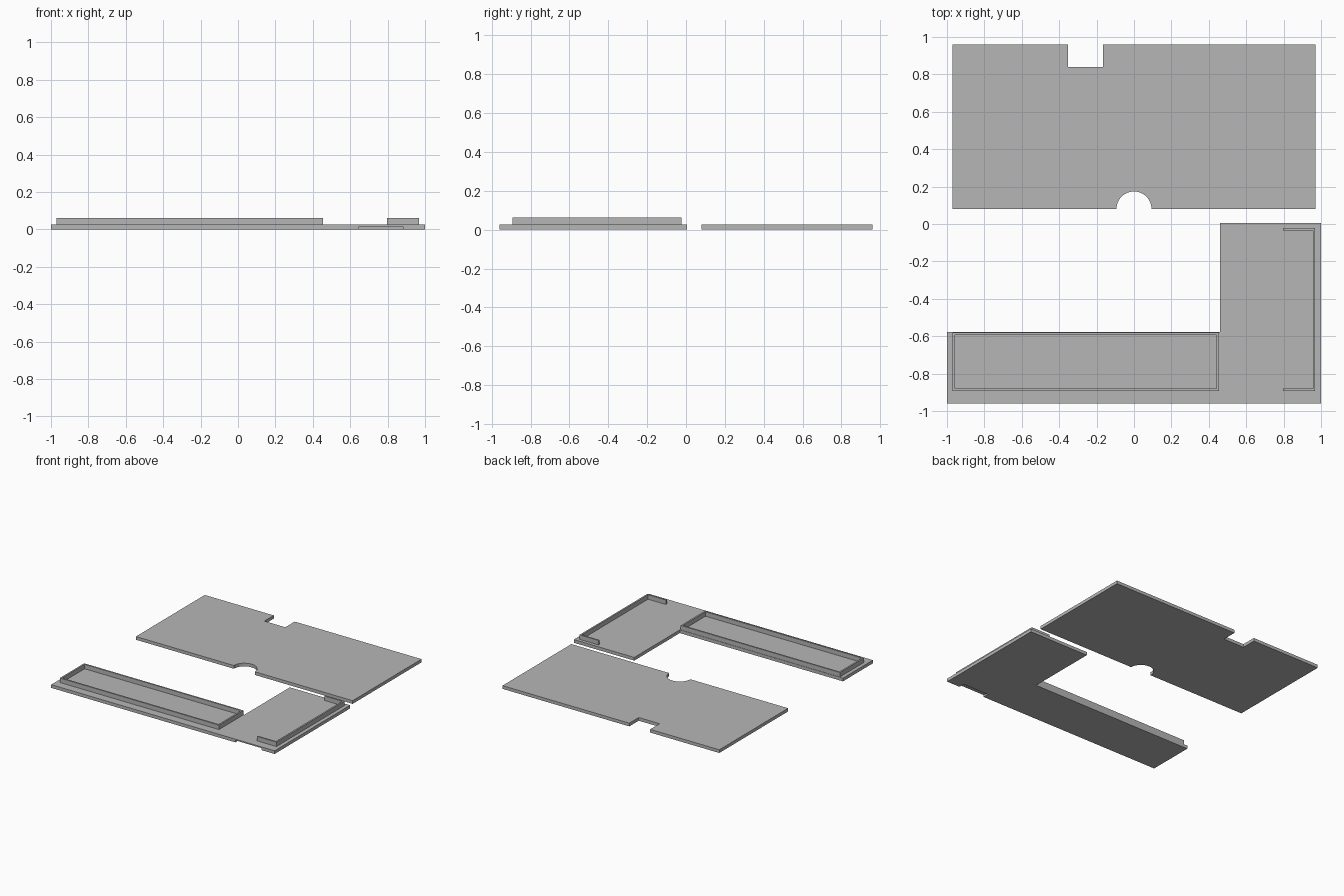
import bpy, bmesh, math

if "Cube" in bpy.data.objects:
    bpy.data.objects.remove(bpy.data.objects["Cube"], do_unlink=True)

grey = bpy.data.materials.new("plain_grey")
grey.use_nodes = True
COLOUR = (0.47, 0.47, 0.47, 1)
grey.diffuse_color = COLOUR
grey.node_tree.nodes["Principled BSDF"].inputs["Base Color"].default_value = COLOUR

PLATE, RIM = 0.026, 0.062   # top of the plates, top of the raised rims
WALL = 0.013                # rim thickness


def slab(name, outlines, z0, z1):
    """Extrude flat outlines (counter-clockwise) from z0 to z1."""
    bm = bmesh.new()
    for points in outlines:
        face = bm.faces.new([bm.verts.new((x, y, z0)) for x, y in points])
        up = bmesh.ops.extrude_face_region(bm, geom=[face])["geom"]
        moved = [v for v in up if isinstance(v, bmesh.types.BMVert)]
        bmesh.ops.translate(bm, verts=moved, vec=(0, 0, z1 - z0))
    bmesh.ops.recalc_face_normals(bm, faces=bm.faces)
    mesh = bpy.data.meshes.new(name)
    bm.to_mesh(mesh)
    bm.free()
    mesh.materials.append(grey)
    obj = bpy.data.objects.new(name, mesh)
    bpy.context.collection.objects.link(obj)
    return obj


def rect(x0, x1, y0, y1):
    return [(x0, y0), (x1, y0), (x1, y1), (x0, y1)]


def cut(target, cutter):
    """Subtract the cutter, then discard it."""
    mod = target.modifiers.new("cut", "BOOLEAN")
    mod.operation, mod.solver, mod.object = "DIFFERENCE", "EXACT", cutter
    bpy.context.view_layer.objects.active = target
    bpy.ops.object.modifier_apply(modifier=mod.name)
    bpy.data.objects.remove(cutter, do_unlink=True)


# Cover plate with a half-round finger notch in front and a square notch behind
R = 0.094
arc = [(-R * math.cos(a), 0.08 + R * math.sin(a))
       for a in (math.pi * i / 24 for i in range(25))]
cover = [(-0.97, 0.08)] + arc + [(0.97, 0.08), (0.97, 0.96), (-0.165, 0.96),
         (-0.165, 0.84), (-0.352, 0.84), (-0.352, 0.96), (-0.97, 0.96)]
slab("cover_plate", [cover], 0, PLATE)

# L-shaped base plate with a shallow slot under its front edge
base = slab("base_plate", [[(-1, -0.96), (1, -0.96), (1, 0.005), (0.46, 0.005),
                            (0.46, -0.578), (-1, -0.578)]], 0, PLATE)
cut(base, slab("slot_cutter", [rect(0.648, 0.882, -1, -0.912)], -0.02, 0.016))

# Closed rim on the long arm
tray = slab("tray_rim", [rect(-0.97, 0.455, -0.893, -0.581)], PLATE, RIM)
cut(tray, slab("tray_cutter", [rect(-0.97 + WALL, 0.455 - WALL,
                                    -0.893 + WALL, -0.581 - WALL)], 0, 0.1))

# Three-sided rim on the wide end
x0, x1, y0, y1 = 0.797, 0.969, -0.893, -0.022
slab("side_rim", [[(x0, y0), (x1, y0), (x1, y1), (x0, y1), (x0, y1 - WALL),
                   (x1 - WALL, y1 - WALL), (x1 - WALL, y0 + WALL),
                   (x0, y0 + WALL)]], PLATE, RIM)
